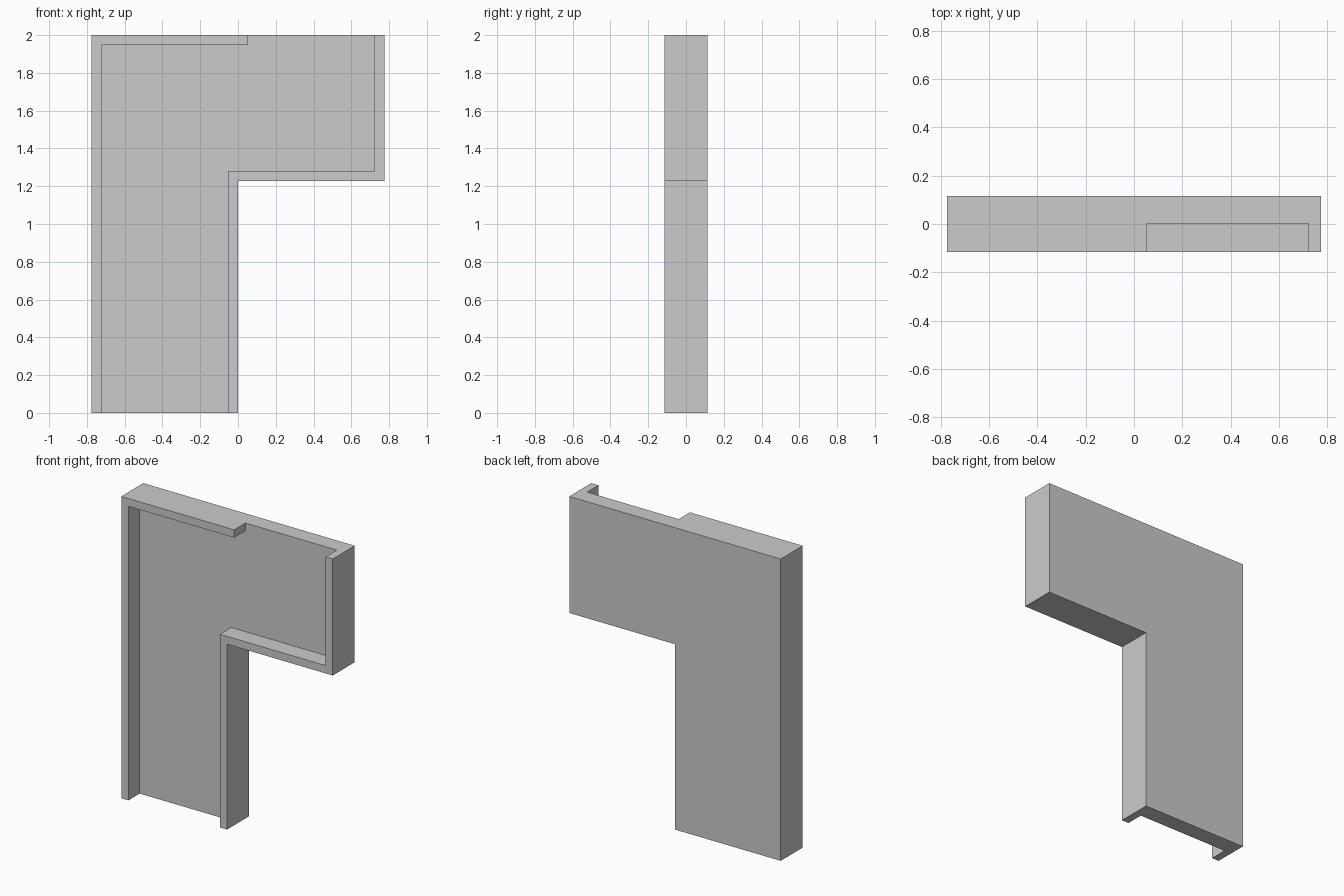
import bpy, bmesh

if "Cube" in bpy.data.objects:
    bpy.data.objects.remove(bpy.data.objects["Cube"])

W, H = 0.775, 2.0        # half width, height
D = 0.115                # half depth
T = 0.052                # rim thickness
ARM = 1.228              # underside of the side arm


def prism(name, outline, y0, y1):
    """Extrude an x-z outline from y0 to y1."""
    bm = bmesh.new()
    face = bm.faces.new([bm.verts.new((x, y0, z)) for x, z in outline])
    ext = bmesh.ops.extrude_face_region(bm, geom=[face])
    moved = [g for g in ext["geom"] if isinstance(g, bmesh.types.BMVert)]
    bmesh.ops.translate(bm, verts=moved, vec=(0, y1 - y0, 0))
    bmesh.ops.recalc_face_normals(bm, faces=bm.faces)
    mesh = bpy.data.meshes.new(name)
    bm.to_mesh(mesh)
    bm.free()
    obj = bpy.data.objects.new(name, mesh)
    bpy.context.collection.objects.link(obj)
    return obj


# L-shaped body
body = prism("channel_body", [(-W, 0), (0, 0), (0, ARM), (W, ARM), (W, H), (-W, H)], -D, D)

# Front recess, running out through the bottom of the leg and the top of the arm
recess = prism("recess_cutter", [
    (-W + T, -0.1), (-T, -0.1), (-T, ARM + T), (W - T, ARM + T),
    (W - T, H + 0.1), (T, H + 0.1), (T, H - T), (-W + T, H - T)], -D - 0.1, 0.003)
recess.hide_render = True

cut = body.modifiers.new("recess", 'BOOLEAN')
cut.operation = 'DIFFERENCE'
cut.solver = 'EXACT'
cut.object = recess

# Bake the cut and drop the helper
bpy.context.view_layer.objects.active = body
body.select_set(True)
bpy.ops.object.modifier_apply(modifier=cut.name)
bpy.data.objects.remove(recess)
